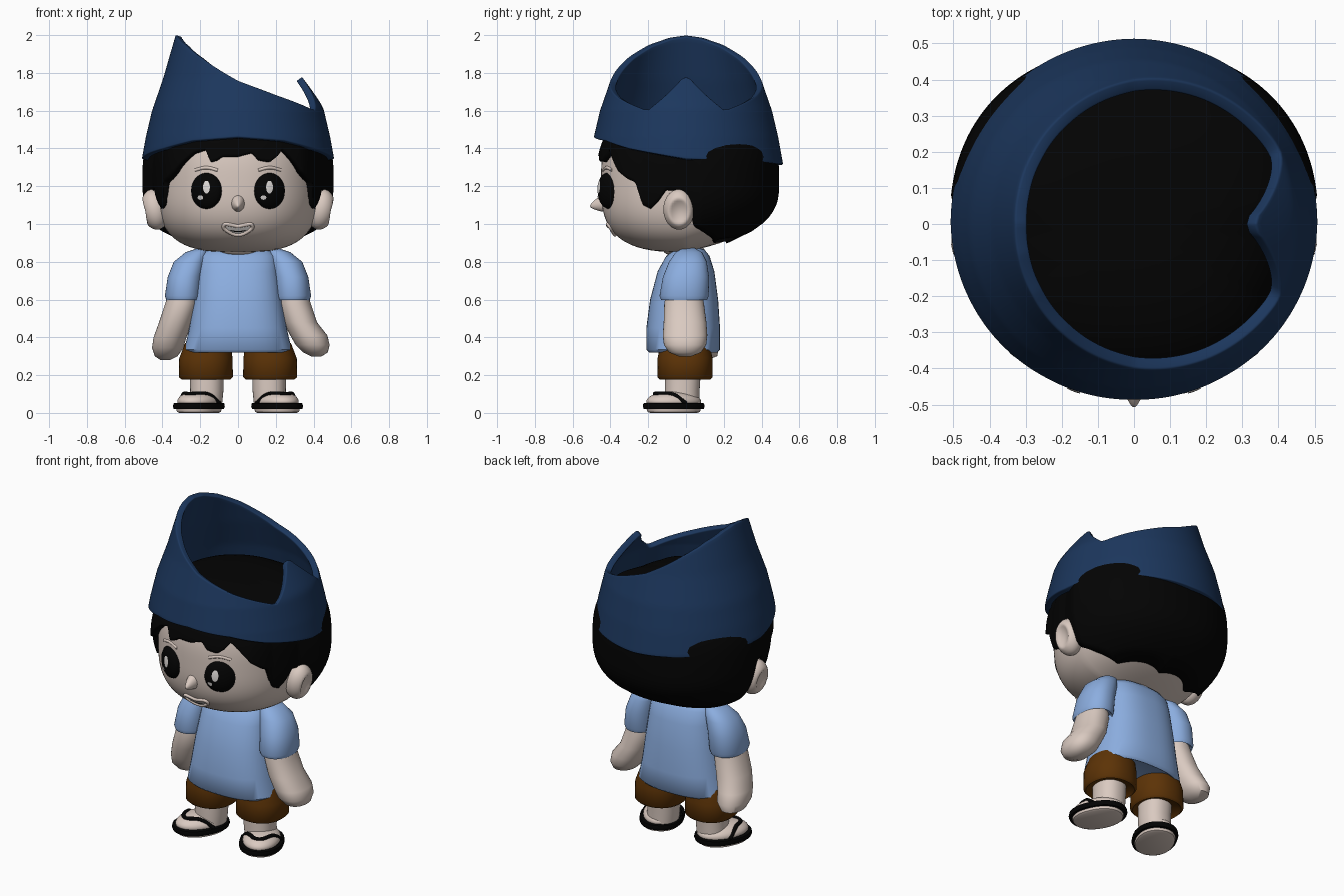
import bpy, bmesh
from math import sin, cos, pi, radians, sqrt, hypot
from mathutils import Vector, Matrix

cube = bpy.data.objects.get("Cube")
if cube:
    bpy.data.objects.remove(cube, do_unlink=True)


def material(name, *rgb):
    m = bpy.data.materials.new(name)
    m.use_nodes = True
    m.diffuse_color = (*rgb, 1)
    bsdf = next(n for n in m.node_tree.nodes if n.type == "BSDF_PRINCIPLED")
    bsdf.inputs["Base Color"].default_value = (*rgb, 1)
    bsdf.inputs["Roughness"].default_value = 0.7
    return m


SKIN = material("skin", 0.70, 0.59, 0.53)
NAVY = material("navy hat", 0.0115, 0.038, 0.11)
BLUE = material("light blue shirt", 0.26, 0.42, 0.74)
BROWN = material("brown shorts", 0.108, 0.033, 0.002)
BLACK = material("black", 0.001, 0.001, 0.001)
WHITE = material("white", 0.75, 0.72, 0.70)


def add_object(name, data, mat):
    data.materials.append(mat)
    ob = bpy.data.objects.new(name, data)
    bpy.context.collection.objects.link(ob)
    return ob


def finish(name, bm, mat, angle=50):
    bmesh.ops.remove_doubles(bm, verts=bm.verts, dist=1e-5)
    me = bpy.data.meshes.new(name)
    bm.to_mesh(me)
    bm.free()
    me.shade_smooth()
    me.set_sharp_from_angle(angle=radians(angle))
    return add_object(name, me, mat)


def grid(name, mat, fn, cols, rows, cap=False, angle=50):
    """Closed sheet from fn(angle, row); the angle starts at the front and runs to +x."""
    bm = bmesh.new()
    ring = [[bm.verts.new(fn(2 * pi * c / cols, r)) for c in range(cols)] for r in range(rows)]
    for a, b in zip(ring, ring[1:]):
        for c in range(cols):
            d = (c + 1) % cols
            bm.faces.new((a[c], a[d], b[d], b[c]))
    if cap:
        bm.faces.new(ring[0][::-1])
        bm.faces.new(ring[-1])
    return finish(name, bm, mat, angle)


def plan(u, p):
    """Point of a unit superellipse, u = 0 at the front."""
    s, c = sin(u), cos(u)
    k = (abs(s) ** p + abs(c) ** p) ** (-1 / p)
    return s * k, -c * k


def loft(name, mat, rings, p=2.2, side=1):
    """Stack of level rings (x, y, z, rx, ry)."""
    def point(u, r):
        x, y, z, rx, ry = rings[r]
        px, py = plan(u, p)
        return side * x + rx * px, y + ry * py, z
    return grid(name, mat, point, 48, len(rings), cap=True)


def ellipsoid(name, mat, loc, radii, turn=Matrix(), shape=None):
    bm = bmesh.new()
    bmesh.ops.create_uvsphere(bm, u_segments=40, v_segments=24, radius=1)
    for v in bm.verts:
        if shape:
            shape(v.co)
        v.co = Vector(loc) + turn.to_3x3() @ (v.co * Vector(radii))
    return finish(name, bm, mat, 180)


def cord(name, mat, points, radius, closed=False):
    cu = bpy.data.curves.new(name, "CURVE")
    cu.dimensions = "3D"
    cu.bevel_depth, cu.bevel_resolution, cu.use_fill_caps = radius, 3, True
    sp = cu.splines.new("BEZIER")
    sp.bezier_points.add(len(points) - 1)
    for b, co in zip(sp.bezier_points, points):
        b.co = co
        b.handle_left_type = b.handle_right_type = "AUTO"
    sp.use_cyclic_u = closed
    return add_object(name, cu, mat)


def interp(table, t):
    for (a, x), (b, y) in zip(table, table[1:]):
        if t <= b:
            return x + (y - x) * max(0, t - a) / (b - a)
    return table[-1][1]


# Head and hair share one rounded form, lifted under the back
def rho(dz):
    return max(0, 1 - abs(dz) ** 3) ** (1 / 3)


def head_point(u, dz, a, b, c, y0):
    px, py = plan(u, 2.2)
    y = y0 + b * rho(dz) * py
    return a * rho(dz) * px, y, 1.22 + c * dz + 0.25 * max(0, y) * max(0, -dz)


def face_y(x, z):
    k = rho((z - 1.22) / 0.37) ** 2.2 - abs(x / 0.43) ** 2.2
    return 0.02 - 0.47 * max(0, k) ** (1 / 2.2)


grid("head", SKIN, lambda u, r: head_point(u, sin(pi * (r / 40 - 0.5)), 0.43, 0.47, 0.37, 0.02), 96, 41)

# Hair cap with a ragged fringe, sideburns and a low nape
SIDE = [(42, 1.28), (50, 1.24), (56, 1.22), (61, 1.1), (66, 1.08), (71, 1.12), (76, 1.18),
        (88, 1.17), (94, 0.98), (105, 0.92), (117, 0.865), (180, 0.845)]
FRINGE = {1: [(0, 1.36), (9, 1.38), (13, 1.34), (20, 1.33), (25, 1.36), (29, 1.4), (35, 1.35)] + SIDE,
          -1: [(0, 1.36), (10, 1.36), (13, 1.34), (17, 1.33), (21, 1.4), (29, 1.38), (36, 1.33)] + SIDE}
HAIR_WIDTH = [(0, 0.495), (42, 0.495), (60, 0.452), (82, 0.455), (98, 0.51), (180, 0.51)]


def hair_point(u, r):
    d = u * 180 / pi
    near = min(d, 360 - d)
    lo = (interp(FRINGE[1 if d <= 180 else -1], near) - 1.22) / 0.385
    t = r / 30
    dz = min(1, lo + (1 - lo) * sin(t * pi / 2))
    width = interp(HAIR_WIDTH, near) - 0.08 * min(0, dz) ** 2
    return head_point(u, dz, width, 0.483, 0.385, 0.01)


hair = grid("hair", BLACK, hair_point, 300, 31, angle=180)
shell = hair.modifiers.new("thickness", "SOLIDIFY")
shell.thickness, shell.offset = 0.045, -1

# Open slanted hat with a pointed tab on its left
HAT_LOW = [(0, 1.46), (30, 1.44), (52, 1.4), (90, 1.345), (180, 1.315)]
HAT_TOP = [(0, 1.78), (4, 1.77), (17, 1.672), (26, 1.607), (29, 1.607), (60, 1.68), (90, 1.76),
           (123, 1.885), (145, 1.95), (165, 1.988), (180, 2.0)]
HAT_RADIUS = [(1.3, 0.517), (1.46, 0.488), (1.6, 0.455), (1.77, 0.396), (2.0, 0.33)]


def hat_point(u, r):
    d = u * 180 / pi
    from_left = min(abs(d - 90), abs(d - 450))
    low, top = interp(HAT_LOW, min(d, 360 - d)), interp(HAT_TOP, from_left)
    z = low + (top - low) * r / 24
    rad = interp(HAT_RADIUS, z)
    if from_left < 28 and z > 1.62:
        rad -= 0.055 * ((z - 1.62) / 0.16) ** 1.2
    return rad * sin(u), -rad * cos(u), z


hat = grid("hat", NAVY, hat_point, 180, 25, angle=180)
wall = hat.modifiers.new("thickness", "SOLIDIFY")
wall.thickness, wall.offset = 0.036, -1
soft = hat.modifiers.new("soft rim", "BEVEL")
soft.width, soft.segments, soft.limit_method, soft.angle_limit = 0.014, 3, "ANGLE", radians(50)


# Face details follow the surface given by depth(x, z)
def disc(name, mat, cx, cz, rx, rz, depth, bend=0):
    def point(u, r):
        k = 1 - r / 10
        x = cx + rx * k * cos(u)
        z = cz + rz * k * sin(u) + bend * (x - cx) ** 2
        return x, depth(x, z), z
    return grid(name, mat, point, 40, 11, angle=180)


for side, label in ((1, "left"), (-1, "right")):
    ex = 0.167 * side

    def eye_y(x, z, ex=ex):
        k = ((x - ex) / 0.082) ** 2 + ((z - 1.175) / 0.096) ** 2
        return face_y(x, z) + 0.002 - 0.04 * sqrt(max(0, 1 - k))

    def shine_y(x, z):
        return eye_y(x, z) - 0.004

    disc(label + "_eye", BLACK, ex, 1.175, 0.082, 0.096, eye_y)
    disc(label + "_eye_shine", WHITE, ex, 1.195, 0.018, 0.034, shine_y)
    disc(label + "_eye_glint", WHITE, ex - 0.032, 1.14, 0.015, 0.012, shine_y)
    brow = [(ex + dx, face_y(ex + dx, z) + 0.003, z) for dx, z in ((-0.06, 1.285), (0, 1.298), (0.06, 1.285))]
    cord(label + "_brow", SKIN, brow, 0.009)

    # Ear with a hollow on the outer side
    def hollow(co, side=side):
        d = hypot(co.y, co.z) / 0.65
        if co.x * side > 0 and d < 1:
            co.x -= side * 0.5 * (1 - d * d)
    ellipsoid(label + "_ear", SKIN, (side * 0.44, -0.037, 1.077), (0.072, 0.083, 0.108),
              Matrix.Rotation(side * 0.2, 4, "Y"), hollow)


# Nose tapering to its tip
def taper(co):
    k = 1 + 0.45 * co.y
    co.x, co.z = co.x * k, co.z * k


ellipsoid("nose", SKIN, (0, -0.437, 1.108), (0.036, 0.072, 0.045), Matrix.Rotation(0.2, 4, "X"), taper)

# Smiling mouth
disc("teeth", WHITE, 0, 0.968, 0.062, 0.02, lambda x, z: face_y(x, z) - 0.004, 4)
disc("mouth_line", BLACK, 0, 0.96, 0.045, 0.003, lambda x, z: face_y(x, z) - 0.007, 4)
lip = [(-0.075, 0.993), (-0.03, 0.994), (0, 0.988), (0.03, 0.994), (0.075, 0.993),
       (0.04, 0.953), (0, 0.943), (-0.04, 0.953)]
cord("lips", SKIN, [(x, face_y(x, z) - 0.003, z) for x, z in lip], 0.01, True)

# Neck and shirt
ellipsoid("neck", SKIN, (0, -0.01, 0.86), (0.11, 0.11, 0.035))
loft("shirt", BLUE, [(0, -0.015, 0.335, 0.25, 0.16), (0, -0.015, 0.32, 0.272, 0.18), (0, -0.015, 0.335, 0.284, 0.195),
                     (0, -0.015, 0.45, 0.258, 0.195), (0, -0.01, 0.6, 0.235, 0.18), (0, 0, 0.75, 0.212, 0.15),
                     (0, 0.01, 0.83, 0.2, 0.115), (0, 0.018, 0.865, 0.17, 0.08), (0, 0.02, 0.876, 0.12, 0.05)], 2.5)

# Arms: the left hand swings out, the right hand swings back
ARM = [(0.29, -0.01, 0.66, 0.07, 0.09), (0.3, -0.01, 0.58, 0.085, 0.105)]
loft("left_arm", SKIN, ARM + [(0.33, -0.005, 0.48, 0.088, 0.113), (0.375, -0.005, 0.41, 0.098, 0.118),
                              (0.395, -0.005, 0.36, 0.09, 0.112), (0.41, -0.005, 0.32, 0.065, 0.085),
                              (0.415, -0.005, 0.298, 0.025, 0.03)])
loft("right_arm", SKIN, ARM + [(0.33, 0.005, 0.48, 0.088, 0.112), (0.36, 0.035, 0.4, 0.087, 0.112),
                               (0.372, 0.06, 0.345, 0.083, 0.115), (0.38, 0.08, 0.3, 0.06, 0.085),
                               (0.385, 0.08, 0.28, 0.025, 0.03)], side=-1)

# Sleeves, shorts, legs and sandals on both sides
for side, label in ((1, "left"), (-1, "right")):
    loft(label + "_sleeve", BLUE, [(0.29, -0.01, 0.615, 0.08, 0.11), (0.29, -0.01, 0.598, 0.09, 0.122),
                                   (0.29, -0.01, 0.62, 0.097, 0.13), (0.28, 0, 0.72, 0.092, 0.122),
                                   (0.255, 0.01, 0.8, 0.085, 0.1), (0.22, 0.015, 0.85, 0.058, 0.07),
                                   (0.19, 0.015, 0.873, 0.02, 0.03)], side=side)
    loft(label + "_shorts", BROWN, [(0.17, -0.005, 0.2, 0.11, 0.115), (0.17, -0.005, 0.178, 0.13, 0.134),
                                    (0.17, -0.005, 0.19, 0.143, 0.146), (0.17, -0.005, 0.29, 0.141, 0.145),
                                    (0.16, -0.005, 0.37, 0.12, 0.13)], side=side)
    loft(label + "_leg", SKIN, [(0.17, -0.02, 0.04, 0.085, 0.09), (0.165, -0.02, 0.12, 0.088, 0.092),
                                (0.165, -0.015, 0.24, 0.09, 0.095)], side=side)
    turn = Matrix.Rotation(side * radians(25), 4, "Z")
    centre = Vector((side * 0.207, -0.065, 0))
    ellipsoid(label + "_foot", SKIN, centre + Vector((0, 0, 0.06)), (0.105, 0.152, 0.055), turn)

    def sole(name, mat, levels):
        def point(u, r):
            z, grow = levels[r]
            px, py = plan(u, 2.2)
            return centre + turn.to_3x3() @ Vector((grow * 0.125 * px, grow * 0.168 * py, z))
        grid(name, mat, point, 48, len(levels), cap=True)

    sole(label + "_sole", SKIN, [(0, 0.76), (0.006, 0.85), (0.03, 0.89)])
    sole(label + "_sandal_rim", BLACK, [(0.02, 0.9), (0.021, 0.97), (0.034, 1), (0.05, 0.98), (0.053, 0.92)])
    strap = [(-0.112, 0.02, 0.05), (-0.072, -0.04, 0.098), (0, -0.105, 0.1), (0.072, -0.04, 0.098), (0.112, 0.02, 0.05)]
    cord(label + "_strap", BLACK, [centre + turn @ Vector(p) for p in strap], 0.011)
